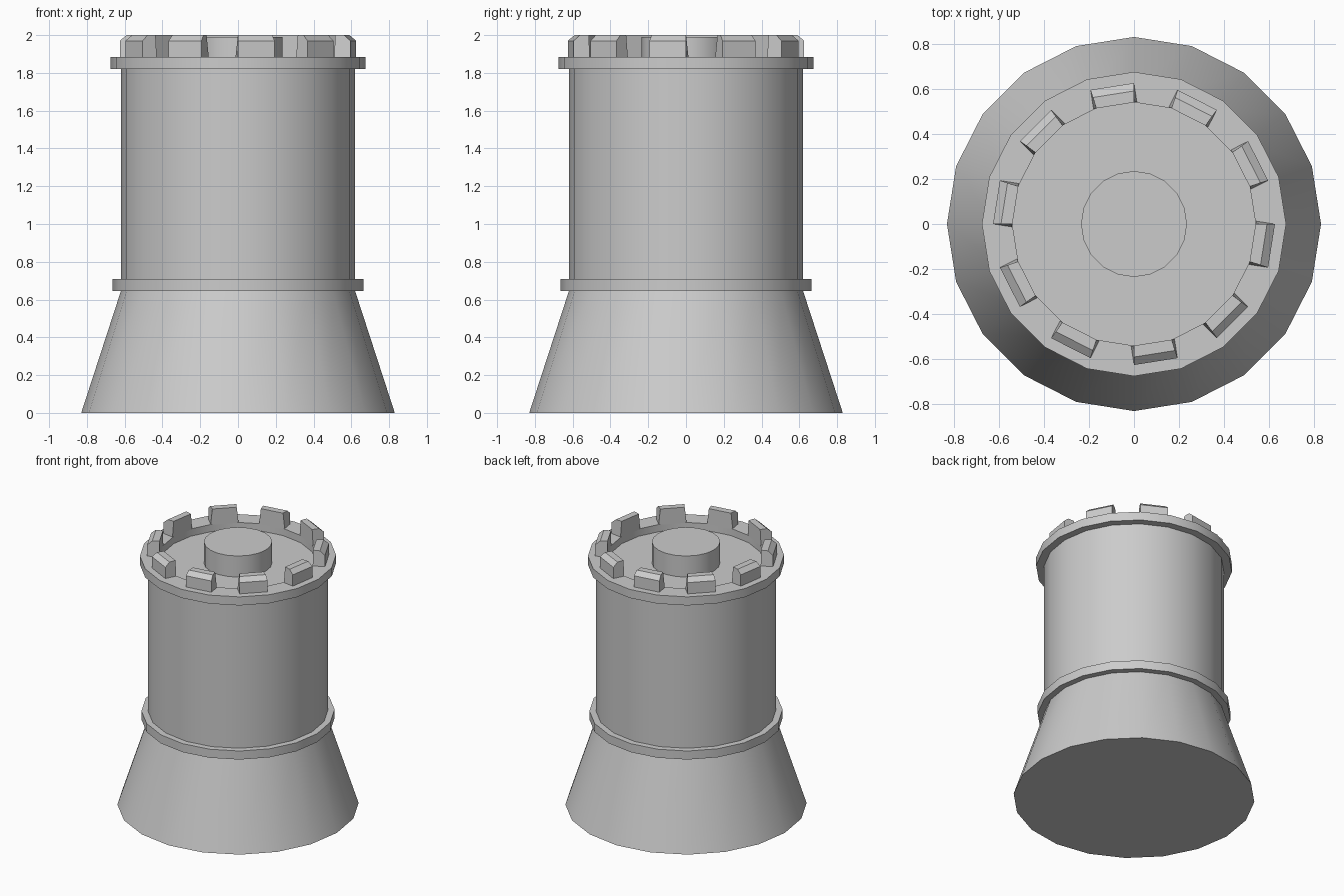
import bpy, bmesh
from math import sin, cos, pi, radians

if "Cube" in bpy.data.objects:
    bpy.data.objects.remove(bpy.data.objects["Cube"])

SIDES = 20


def finish(name, bm):
    bmesh.ops.recalc_face_normals(bm, faces=bm.faces)
    mesh = bpy.data.meshes.new(name)
    bm.to_mesh(mesh)
    bm.free()
    obj = bpy.data.objects.new(name, mesh)
    bpy.context.collection.objects.link(obj)
    bpy.ops.object.select_all(action='DESELECT')
    obj.select_set(True)
    bpy.context.view_layer.objects.active = obj
    bpy.ops.object.shade_smooth_by_angle(angle=radians(30))
    return obj


def lathe(name, profile, closed=False):
    """Spin an (r, z) profile; open profiles are capped at both ends."""
    bm = bmesh.new()
    rings = [[bm.verts.new((r * cos(2 * pi * i / SIDES), r * sin(2 * pi * i / SIDES), z))
              for i in range(SIDES)] for r, z in profile]
    pairs = list(zip(rings, rings[1:]))
    if closed:
        pairs.append((rings[-1], rings[0]))
    else:
        bm.faces.new(rings[0])
        bm.faces.new(rings[-1])
    for a, b in pairs:
        for i in range(SIDES):
            j = (i + 1) % SIDES
            bm.faces.new((a[i], a[j], b[j], b[i]))
    return finish(name, bm)


# Tower body
lathe("flared_base", [(0.83, 0), (0.62, 0.645)])
lathe("lower_band", [(0.61, 0.645), (0.665, 0.645), (0.665, 0.71), (0.61, 0.71)], closed=True)
lathe("shaft", [(0.62, 0.645), (0.62, 1.83)])
lathe("parapet_ring", [(0.54, 1.82), (0.675, 1.82), (0.675, 1.885), (0.54, 1.885)], closed=True)
lathe("centre_drum", [(0.235, 1.83), (0.235, 1.99)])

# Battlements: one chamfered block on every other facet
bm = bmesh.new()
# radial distance, height, half width
section = [(0.533, 1.88, 0.098), (0.618, 1.88, 0.098), (0.618, 1.97, 0.098),
           (0.583, 2.0, 0.092), (0.533, 2.0, 0.085)]
for k in range(10):
    a = radians(36 * k - 9)
    left, right = [[bm.verts.new((r * cos(a) - s * w * sin(a), r * sin(a) + s * w * cos(a), z))
                    for r, z, w in section] for s in (-1, 1)]
    bm.faces.new(left)
    bm.faces.new(right)
    for i in range(5):
        j = (i + 1) % 5
        bm.faces.new((left[i], left[j], right[j], right[i]))
finish("battlements", bm)
